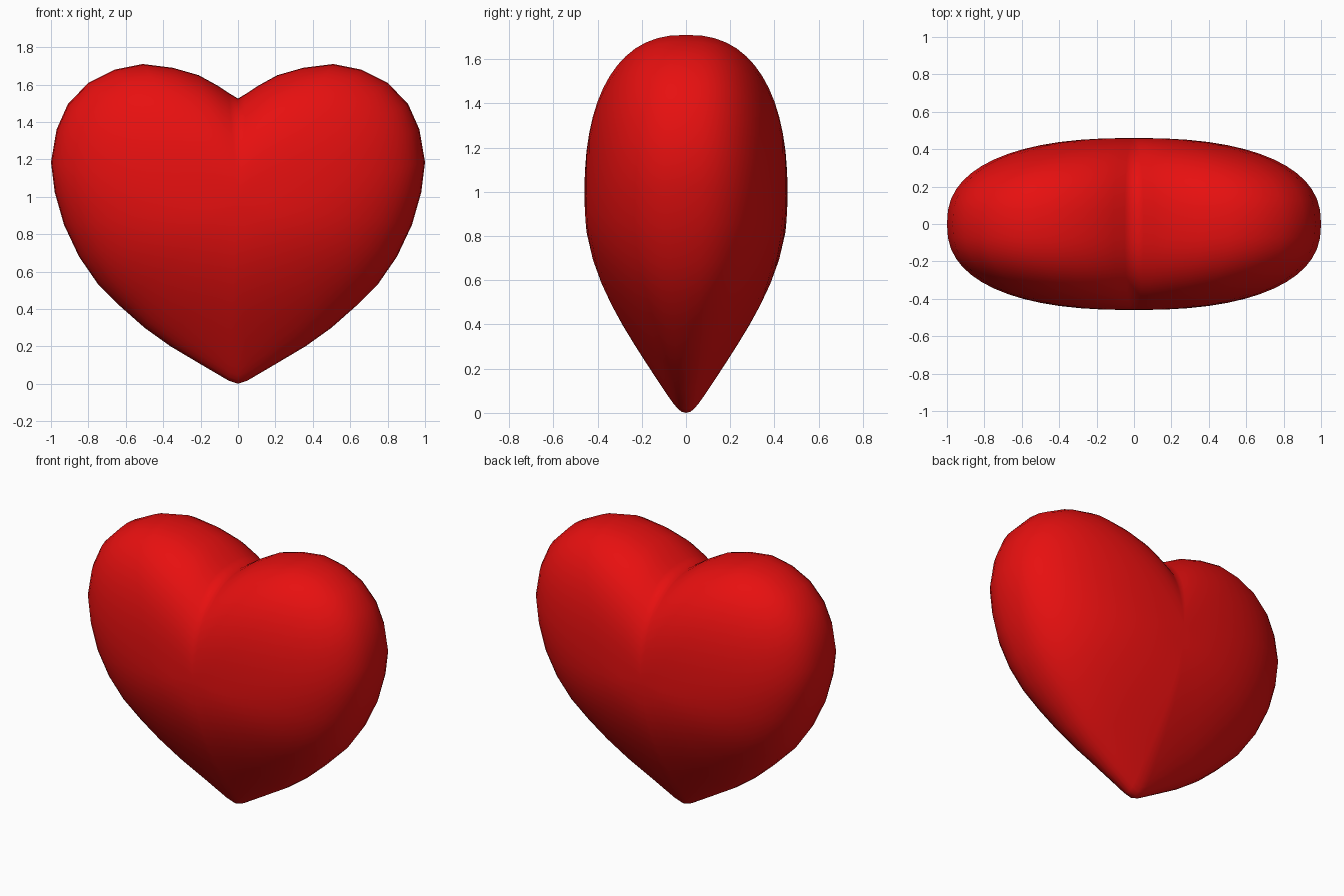
import bpy, bmesh, math

if "Cube" in bpy.data.objects:
    bpy.data.objects.remove(bpy.data.objects["Cube"])

# Right half of the heart's front outline (x, z), from bottom tip to cleft
HALF = [(0, 0), (.05, .017), (.2, .105), (.36, .2), (.5, .3), (.63, .415),
        (.75, .535), (.85, .68), (.93, .85), (.98, 1.025), (1, 1.185),
        (.97, 1.36), (.91, 1.495), (.80, 1.61), (.66, 1.68), (.51, 1.71),
        (.35, 1.69), (.21, 1.65), (.11, 1.595), (.05, 1.555), (0, 1.525)]
OUTLINE = HALF + [(-x, z) for x, z in HALF[-2:0:-1]]
CENTRE_Z, DEPTH, POWER, RINGS = .97, .46, 2.4, 28


def bulge(y, z):
    """Thin the body towards the bottom tip."""
    return y * (.27 + .73 * math.sin(math.pi / 2 * min(1, z / .95)))


# Heart body: concentric outlines swelling from the rim to front and back
bm = bmesh.new()
rings = []
for i in range(1, RINGS):
    a = math.pi * (i / RINGS - .5)
    t = math.cos(a) ** (2 / POWER)
    y = math.copysign(abs(math.sin(a)) ** (2 / POWER), a) * DEPTH if i != RINGS // 2 else 0
    ring = []
    for x, z in OUTLINE:
        zz = CENTRE_Z + (z - CENTRE_Z) * t
        ring.append(bm.verts.new((x * t, bulge(y, zz), zz)))
    rings.append(ring)

n = len(OUTLINE)
for r0, r1 in zip(rings, rings[1:]):
    for j in range(n):
        k = (j + 1) % n
        bm.faces.new((r0[j], r0[k], r1[k], r1[j]))
# Front and back centres
for ring, y in ((rings[0], -DEPTH), (rings[-1], DEPTH)):
    c = bm.verts.new((0, y, CENTRE_Z))
    for j in range(n):
        bm.faces.new((ring[j], ring[(j + 1) % n], c))
bmesh.ops.recalc_face_normals(bm, faces=bm.faces)
for f in bm.faces:
    f.smooth = True

mesh = bpy.data.meshes.new("heart")
bm.to_mesh(mesh)
bm.free()
heart = bpy.data.objects.new("heart", mesh)
bpy.context.collection.objects.link(heart)

red = bpy.data.materials.new("bright_red")
red.diffuse_color = (.8, .005, .005, 1)
red.use_nodes = True
red.node_tree.nodes["Principled BSDF"].inputs["Base Color"].default_value = red.diffuse_color
mesh.materials.append(red)
